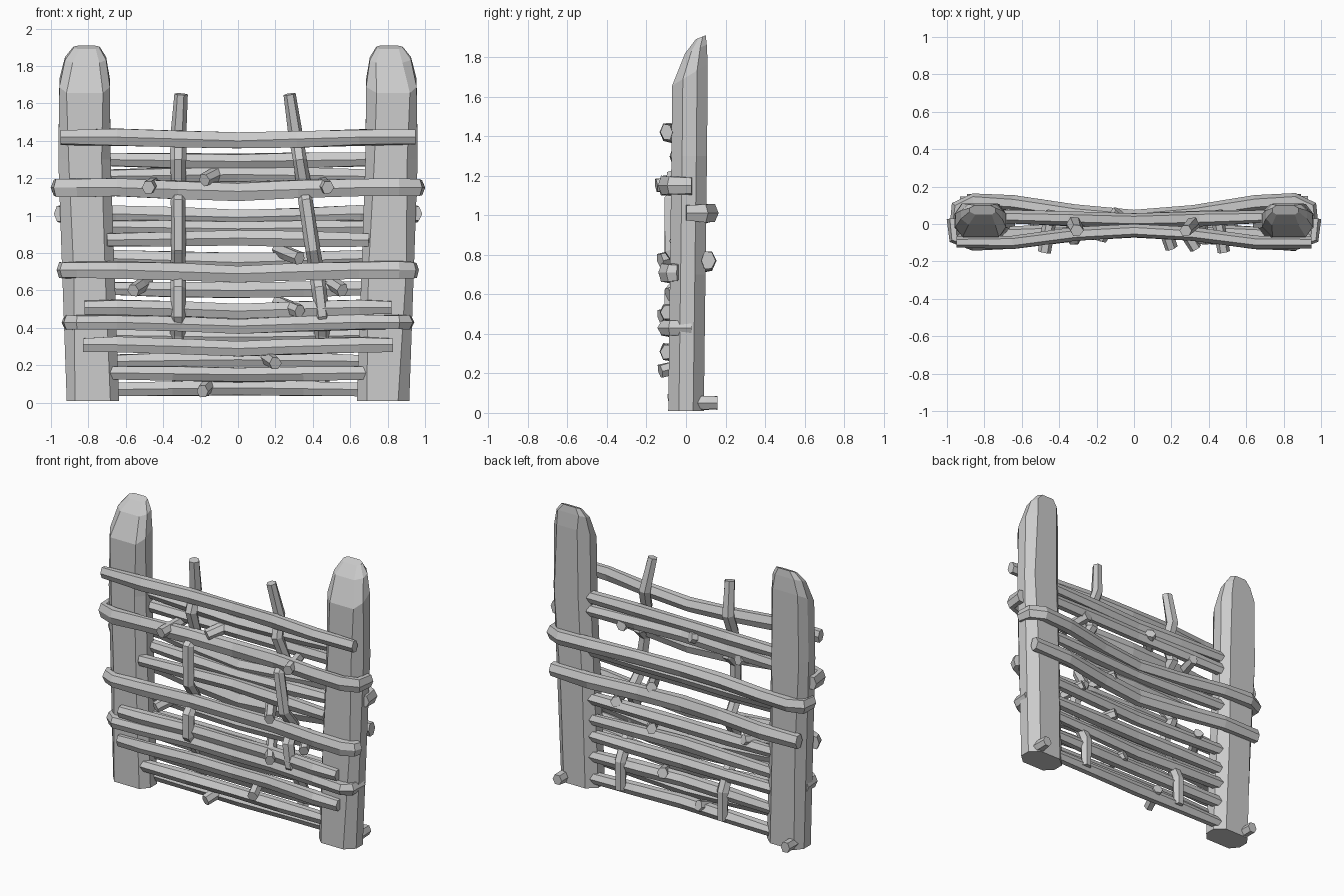
import bpy, bmesh, math, random
from mathutils import Vector

random.seed(4)
cube = bpy.data.objects.get("Cube")
if cube:
    bpy.data.objects.remove(cube, do_unlink=True)

GREY = (0.6, 0.6, 0.6, 1)
wood = bpy.data.materials.new("grey_wood")
wood.diffuse_color = GREY
wood.use_nodes = True
wood.node_tree.nodes["Principled BSDF"].inputs["Base Color"].default_value = GREY

FRONT, BACK = -1, 1
POST_X = 0.8          # middle of a post
POST_DEPTH = 0.09     # half its depth
STICK = 0.035         # usual half thickness of a stick


def loft(name, rings):
    """Skin a list of equal vertex rings and cap both ends."""
    bm = bmesh.new()
    loops = [[bm.verts.new(point) for point in ring] for ring in rings]
    count = len(loops[0])
    for lower, upper in zip(loops, loops[1:]):
        for i in range(count):
            j = (i + 1) % count
            bm.faces.new((lower[i], lower[j], upper[j], upper[i]))
    bm.faces.new(loops[0])
    bm.faces.new(loops[-1])
    bmesh.ops.recalc_face_normals(bm, faces=bm.faces)
    mesh = bpy.data.meshes.new(name)
    bm.to_mesh(mesh)
    bm.free()
    mesh.materials.append(wood)
    bpy.context.collection.objects.link(bpy.data.objects.new(name, mesh))


def stick(name, path, half_height=STICK, half_depth=STICK, up=(0, 0, 1), taper=0.85):
    """Rough-hewn six-sided stick swept along a path."""
    points = [Vector(point) for point in path]
    last = len(points) - 1
    rings = []
    for k, centre in enumerate(points):
        tangent = (points[min(k + 1, last)] - points[max(k - 1, 0)]).normalized()
        side = Vector(up).cross(tangent).normalized()
        top = tangent.cross(side)
        scale = taper if k in (0, last) else 1
        ring = []
        for i in range(6):
            angle = math.tau * i / 6
            rough = scale * random.uniform(0.9, 1.1)
            ring.append(centre + side * (math.cos(angle) * half_depth * rough)
                        + top * (math.sin(angle) * half_height * rough * 1.1))
        rings.append(ring)
    loft(name, rings)


def mirrored(name, half, half_height, half_depth, taper):
    """Stick whose half path runs from the middle to the left end."""
    right = [(-x, y, z) for x, y, z in reversed(half[1:])]
    stick(name, right + half, half_height, half_depth, taper=taper)


def lapped_rail(name, z, reach, face, half_height, sag=0.02, wrap=None):
    """Rail bowed towards the middle, laid on the post faces and maybe curled round them."""
    outer = face * (POST_DEPTH + STICK / 2) + (STICK / 2 if face == BACK else 0)
    half = [(0, face * STICK, z - sag), (reach / 3, outer / 2, z - sag / 2),
            (POST_X - 0.15, outer * 0.9, z)]
    if wrap is None:
        half.append((reach, outer * 0.9, z))
    else:
        half += [(POST_X + 0.06, outer, z), (reach - 0.01, outer * 0.7, z),
                 (reach, wrap, z)]
    mirrored(name, half, half_height, STICK if face == FRONT else 0.04, taper=0.9)


def filler_rail(name, z, end_y, bow):
    """Tapered rail tucked between the posts."""
    mirrored(name, [(0, end_y / 2, z + bow), (0.35, end_y * 0.75, z + bow / 2),
                    (0.7, end_y, z)], half_height=0.042, half_depth=0.04, taper=0.85)


# Heavy posts with slanted, hewn tops
CHAMFERED = [(1, 0.4), (0.6, 1), (-0.6, 1), (-1, 0.4),
             (-1, -0.4), (-0.6, -1), (0.6, -1), (1, -0.4)]


def post(name, side):
    rings = []

    def ring(z, centre_x, centre_y, width, depth, slant=0.0):
        points = []
        for u, v in CHAMFERED:
            hewn = 1 if abs(u) == 1 else random.uniform(0.9, 1.25)
            points.append((side * (centre_x + width * u * hewn),
                           centre_y + depth * v, z + slant * depth * v))
        rings.append(points)

    for z in (0.01, 0.7, 1.3):
        ring(z, POST_X + STICK * (z - 0.7), z / 80, 0.14, POST_DEPTH)
    ring(1.71, POST_X + 0.02, 0.02, 0.135, POST_DEPTH, slant=0.6)
    ring(1.84, POST_X + 0.015, 0.05, 0.11, 0.055, slant=0.4)
    ring(1.9, POST_X + 0.01, 0.075, 0.07, 0.025, slant=0.4)
    loft(name, rings)


post("left_post", 1)
post("right_post", -1)

# Rails that curl round the posts
lapped_rail("upper_front_wrap_rail", 1.15, 0.97, FRONT, 0.05, wrap=0.03)
lapped_rail("middle_front_wrap_rail", 0.71, 0.94, FRONT, 0.046, wrap=-0.04)
lapped_rail("lower_front_wrap_rail", 0.43, 0.91, FRONT, 0.04, wrap=0.03)
lapped_rail("upper_back_wrap_rail", 1.01, 0.95, BACK, 0.045, wrap=0)
lapped_rail("lower_back_wrap_rail", 0.77, 0.93, BACK, 0.05)

# Straight rails laid over the post fronts
lapped_rail("top_front_rail", 1.42, 0.95, FRONT, 0.045)
lapped_rail("low_front_rail", 0.51, 0.82, FRONT, 0.04)
lapped_rail("bottom_front_rail", 0.31, 0.83, FRONT, 0.042)

# Filler rails from top to bottom, bowing alternately down and up
FILLER_HEIGHTS = [1.3, 1.21, 0.94, 0.87, 0.61, 0.47, 0.36, 0.22, 0.16, 0.07]
FRONT_FILLERS = (0.87, 0.16)
for number, z in enumerate(FILLER_HEIGHTS):
    filler_rail(f"filler_rail_{number}", z,
                end_y=-0.05 if z in FRONT_FILLERS else 0.04,
                bow=0.01 if number % 2 else -0.01)

# Upright stakes woven over and under the rails
OVER, UNDER, BEHIND = -0.075, 0.0, 0.06
WEAVE = [(1.65, -STICK), (1.43, UNDER), (1.3, -0.05), (1.15, UNDER), (1.08, OVER),
         (0.82, OVER), (0.71, UNDER), (0.61, OVER), (0.47, OVER),
         (0.37, UNDER), (0.25, BEHIND), (0.06, BEHIND)]


def right_lean(z):
    return -0.32 + 0.06 * max(0, z - 1.4)


def left_lean(z):
    return 0.45 - 0.15 * max(0, z - 0.5)


for name, lean in (("right_stake", right_lean), ("left_stake", left_lean)):
    stick(name, [(lean(z), y, z) for z, y in WEAVE], half_depth=0.04, up=(0, 1, 0))


# Pegs driven through the weave, rising towards the back
def peg(name, x, z, drift, front=-0.13, back=0.07, rise=0.05):
    start = Vector((x, front, z))
    finish = Vector((x + drift, back, z + rise))
    stick(name, [start, (start + finish) / 2, finish], taper=0.95)


for label, side in (("left", 1), ("right", -1)):
    peg(f"{label}_upper_peg", side * 0.48, 1.15, side * -0.04, front=-0.15, rise=0.03)
    peg(f"{label}_lower_peg", side * 0.56, 0.6, side * -0.08, front=-0.09)
    peg(f"{label}_post_peg", side * 0.86, 0.05, 0, front=STICK, back=0.16, rise=0)
peg("top_peg", -0.18, 1.19, 0.1, front=-0.08)
peg("middle_peg", 0.33, 0.77, -0.12)
peg("low_peg", 0.33, 0.49, -0.12)
peg("bottom_peg", 0.2, 0.21, -0.07)
peg("base_peg", -0.19, 0.06, 0.05, front=-0.08)
